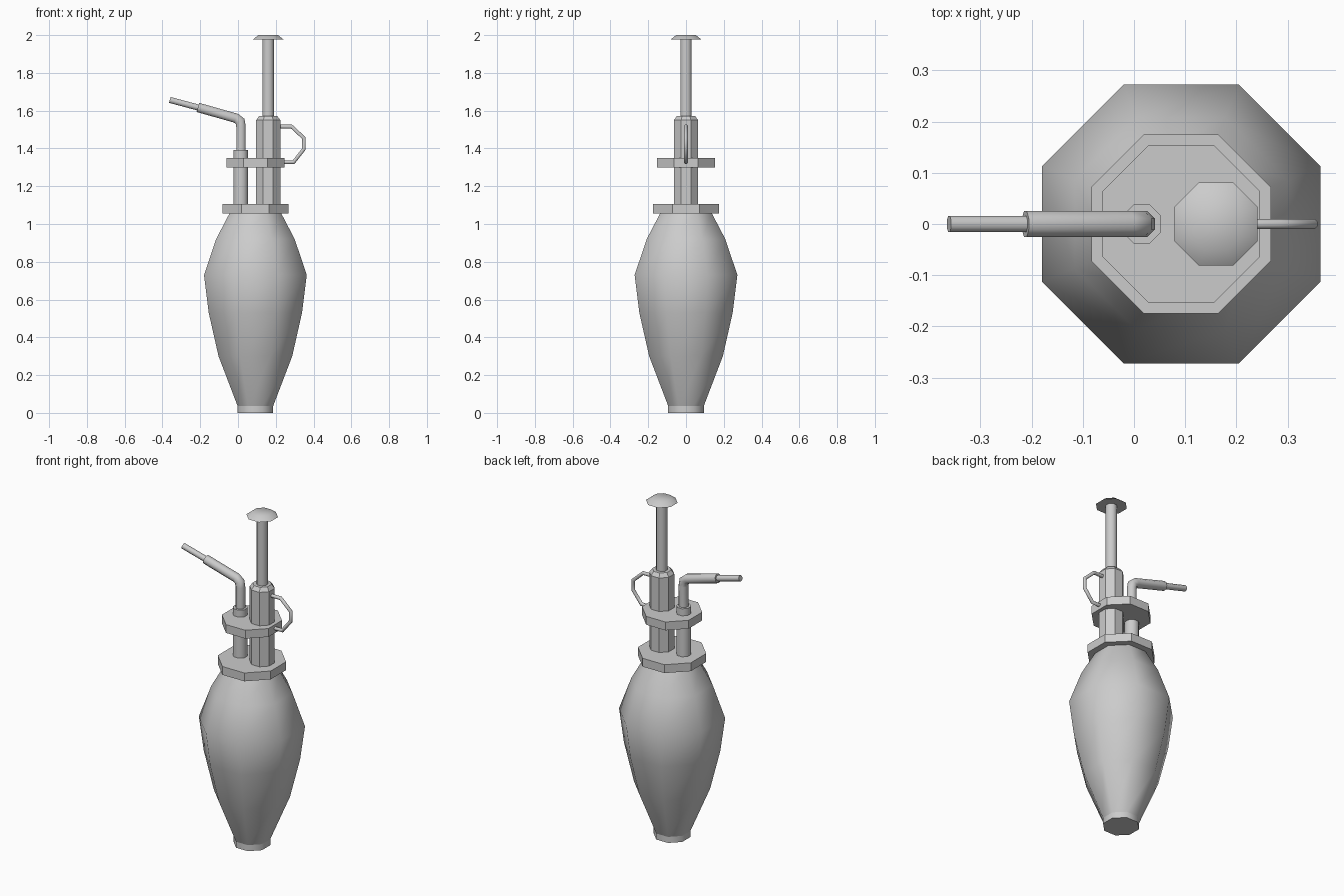
import bpy, bmesh, math
from mathutils import Vector

if "Cube" in bpy.data.objects:
    bpy.data.objects.remove(bpy.data.objects["Cube"])

SIDES = 8


def finish(name, rings, angle):
    """Skin a stack of rings into a capped, closed mesh."""
    bm = bmesh.new()
    loops = [[bm.verts.new(p) for p in ring] for ring in rings]
    for a, b in zip(loops, loops[1:]):
        for i in range(SIDES):
            j = (i + 1) % SIDES
            bm.faces.new((a[i], a[j], b[j], b[i]))
    bm.faces.new(loops[0][::-1])
    bm.faces.new(loops[-1])
    bmesh.ops.recalc_face_normals(bm, faces=bm.faces[:])
    mesh = bpy.data.meshes.new(name)
    bm.to_mesh(mesh)
    bm.free()
    ob = bpy.data.objects.new(name, mesh)
    bpy.context.collection.objects.link(ob)
    bpy.ops.object.select_all(action='DESELECT')
    ob.select_set(True)
    bpy.context.view_layer.objects.active = ob
    bpy.ops.object.shade_smooth_by_angle(angle=math.radians(angle))
    return ob


def octagon(apothem):
    r = apothem / math.cos(math.pi / SIDES)
    return [(r * math.cos((i + .5) * math.tau / SIDES),
             r * math.sin((i + .5) * math.tau / SIDES)) for i in range(SIDES)]


def lathe(name, cx, profile, angle=50):
    """Octagonal turned part from (apothem, z) pairs."""
    return finish(name, [[(cx + x, y, z) for x, y in octagon(a)]
                         for a, z in profile], angle)


def tube(name, path, apothem, angle=50):
    """Octagonal tube with mitred bends along an (x, z) path."""
    pts = [Vector((x, 0, z)) for x, z in path]
    dirs = [(b - a).normalized() for a, b in zip(pts, pts[1:])]
    rings = []
    for i, p in enumerate(pts):
        d0, d1 = dirs[max(i - 1, 0)], dirs[min(i, len(dirs) - 1)]
        t = (d0 + d1).normalized()
        side = Vector((t.z, 0, -t.x)) / t.dot(d0)
        rings.append([p + side * u + Vector((0, v, 0)) for u, v in octagon(apothem)])
    return finish(name, rings, angle)


# Bottle
CX = 0.092
lathe("base_rim", CX, [(.094, 0), (.094, .036)])
lathe("bottle", CX, [(.094, .036), (.195, .30), (.247, .53), (.272, .73),
                     (.208, .92), (.135, 1.06)])

# Collar and upper plate
lathe("collar", CX, [(.175, 1.055), (.175, 1.105)], 30)
lathe("upper_plate", CX, [(.154, 1.30), (.154, 1.35)], 30)

# Pump cylinder, rod and push knob
PX = 0.16
lathe("pump_cylinder", PX, [(.064, 1.10), (.064, 1.55), (.048, 1.572)], 30)
lathe("plunger_rod", PX, [(.030, 1.56), (.030, 1.985)])
lathe("push_knob", PX, [(.081, 1.977), (.052, 2.0)], 50)

# Spray pipe with its socket and nozzle
lathe("pipe_socket", 0.015, [(.038, 1.10), (.038, 1.392)])
tube("spray_pipe", [(.016, 1.36), (.016, 1.515), (.011, 1.543), (-.010, 1.560),
                    (-.212, 1.617)], .025)
tube("nozzle", [(-.19, 1.611), (-.361, 1.657)], .016)

# Finger handle
tube("finger_handle", [(.20, 1.516), (.283, 1.516), (.349, 1.455), (.349, 1.397),
                       (.294, 1.327), (.22, 1.327)], .0095)
